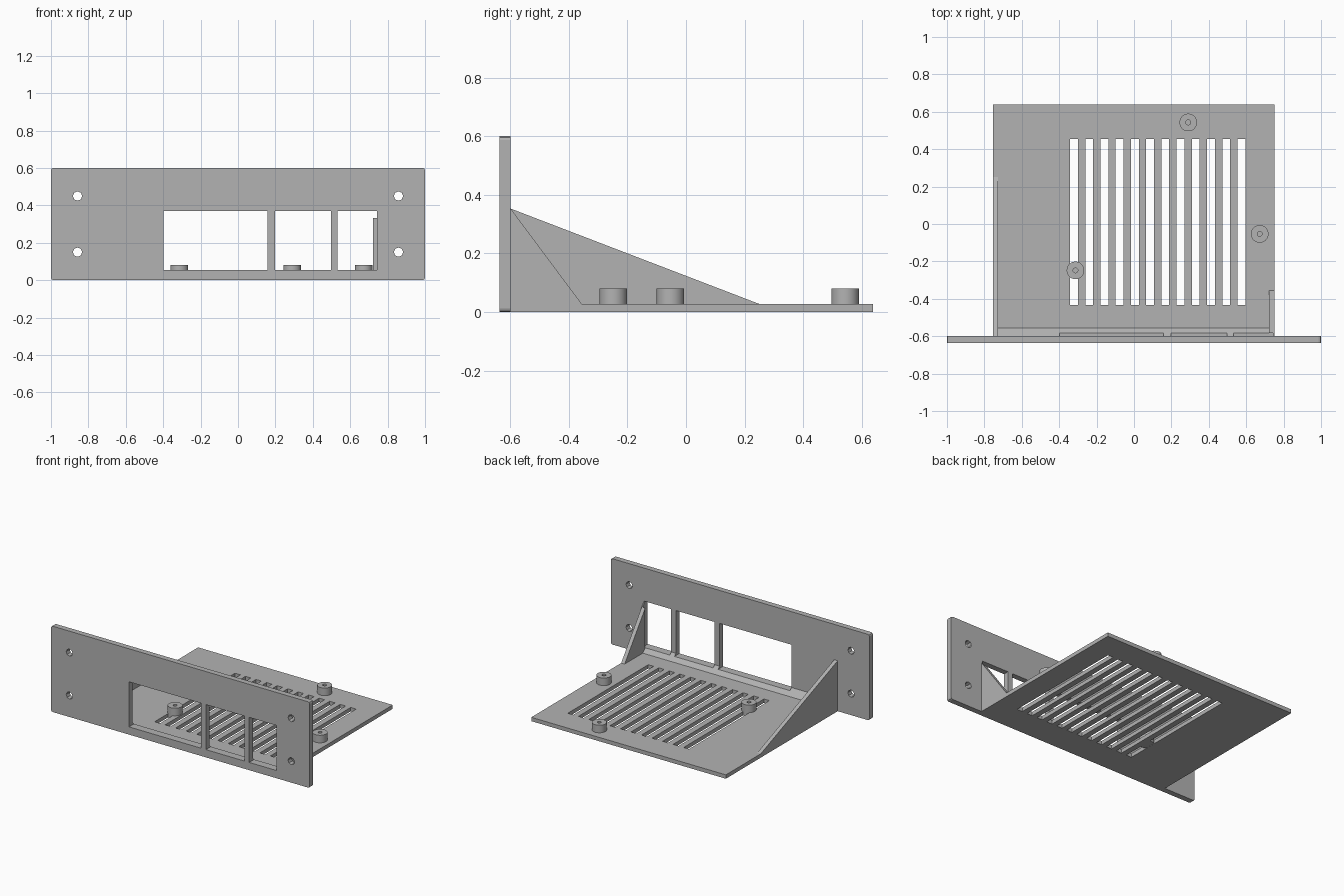
import bpy, bmesh, math
from mathutils import Matrix, Vector

cube = bpy.data.objects.get("Cube")
if cube:
    bpy.data.objects.remove(cube, do_unlink=True)

grey = bpy.data.materials.new("plain grey")
grey.use_nodes = True
COLOR = (0.45, 0.45, 0.45, 1)
grey.diffuse_color = COLOR
grey.node_tree.nodes["Principled BSDF"].inputs["Base Color"].default_value = COLOR


def add_box(bm, x, y, z):
    size = Matrix.Diagonal((x[1] - x[0], y[1] - y[0], z[1] - z[0], 1))
    centre = Vector((sum(x) / 2, sum(y) / 2, sum(z) / 2))
    return bmesh.ops.create_cube(bm, size=1, matrix=Matrix.Translation(centre) @ size)


def add_cylinder(bm, centre, radius, depth, sides, rotation=Matrix()):
    bmesh.ops.create_cone(bm, cap_ends=True, segments=sides, radius1=radius,
                          radius2=radius, depth=depth,
                          matrix=Matrix.Translation(centre) @ rotation)


def make(name, bm):
    bmesh.ops.recalc_face_normals(bm, faces=bm.faces)
    mesh = bpy.data.meshes.new(name)
    bm.to_mesh(mesh)
    bm.free()
    mesh.materials.append(grey)
    obj = bpy.data.objects.new(name, mesh)
    bpy.context.collection.objects.link(obj)
    return obj


def prism(name, profile, x0, x1):
    """Extrude a (y, z) profile along x."""
    bm = bmesh.new()
    face = bm.faces.new([bm.verts.new((x0, y, z)) for y, z in profile])
    out = bmesh.ops.extrude_face_region(bm, geom=[face])
    moved = [v for v in out["geom"] if isinstance(v, bmesh.types.BMVert)]
    bmesh.ops.translate(bm, verts=moved, vec=(x1 - x0, 0, 0))
    return make(name, bm)


def cut(obj, cutter):
    mod = obj.modifiers.new("cut", 'BOOLEAN')
    mod.operation, mod.solver, mod.object = 'DIFFERENCE', 'EXACT', cutter
    bpy.context.view_layer.update()
    graph = bpy.context.evaluated_depsgraph_get()
    mesh = bpy.data.meshes.new_from_object(obj.evaluated_get(graph))
    obj.modifiers.clear()
    obj.data = mesh


def smooth(obj):
    bpy.ops.object.select_all(action='DESELECT')
    obj.select_set(True)
    bpy.context.view_layer.objects.active = obj
    bpy.ops.object.shade_smooth_by_angle(angle=math.radians(35))


FRONT, BACK, REAR = -0.637, -0.598, 0.638   # panel front, panel back, plate rear
LEFT, RIGHT, THICK = 0.75, -0.755, 0.027    # plate sides and wall thickness

# Front panel with softened corners
bm = bmesh.new()
add_box(bm, (-1, 1), (FRONT, BACK), (0, 0.6))
corners = [e for e in bm.edges if abs(e.verts[0].co.y - e.verts[1].co.y) > 0.01]
bmesh.ops.bevel(bm, geom=corners, offset=0.013, segments=2, profile=0.5, affect='EDGES')
panel = make("front_panel", bm)

# Window openings, reaching slightly behind the panel
bm = bmesh.new()
for x in ((-0.397, 0.159), (0.198, 0.497), (0.533, 0.742)):
    add_box(bm, x, (-0.7, -0.582), (0.054, 0.369))
windows = make("window_cutter", bm)

# Mounting holes
bm = bmesh.new()
for x in (-0.858, 0.858):
    for z in (0.15, 0.45):
        add_cylinder(bm, (x, -0.618, z), 0.025, 0.2, 8, Matrix.Rotation(math.pi / 2, 4, 'X'))
holes = make("mounting_hole_cutter", bm)
cut(panel, windows)
cut(panel, holes)

# Base plate with ventilation slots
bm = bmesh.new()
add_box(bm, (RIGHT, LEFT), (BACK, REAR), (0, THICK))
plate = make("base_plate", bm)
bm = bmesh.new()
for i in range(12):
    x = -0.342 + i * 0.0814
    add_box(bm, (x, x + 0.042), (-0.433, 0.455), (-0.1, 0.1))
slots = make("slot_cutter", bm)
cut(plate, slots)

# Side gussets: long on the right, short on the left
long_gusset = prism("right_gusset", [(BACK, THICK), (BACK, 0.353), (0.252, THICK)],
                    RIGHT, RIGHT + THICK)
short_gusset = prism("left_gusset", [(BACK, THICK), (BACK, 0.353), (-0.355, THICK)],
                     LEFT - THICK, LEFT)
cut(short_gusset, windows)

# Sloped strip along the joint of panel and plate
strip = prism("joint_strip", [(BACK, THICK), (BACK, 0.07), (-0.555, THICK)],
              RIGHT + THICK, LEFT - THICK)
cut(strip, windows)

# Standoffs with blind screw holes; they fill any slot beneath them
for i, (x, y) in enumerate(((0.29, 0.543), (0.672, -0.053), (-0.313, -0.248))):
    bm = bmesh.new()
    add_cylinder(bm, (x, y, 0.0405), 0.047, 0.079, 40)
    post = make(f"standoff_{i + 1}", bm)
    bm = bmesh.new()
    add_cylinder(bm, (x, y, 0.08), 0.013, 0.1, 16)
    bore = make("bore_cutter", bm)
    cut(post, bore)
    bpy.data.objects.remove(bore, do_unlink=True)
    smooth(post)

for cutter in (windows, holes, slots):
    bpy.data.objects.remove(cutter, do_unlink=True)
